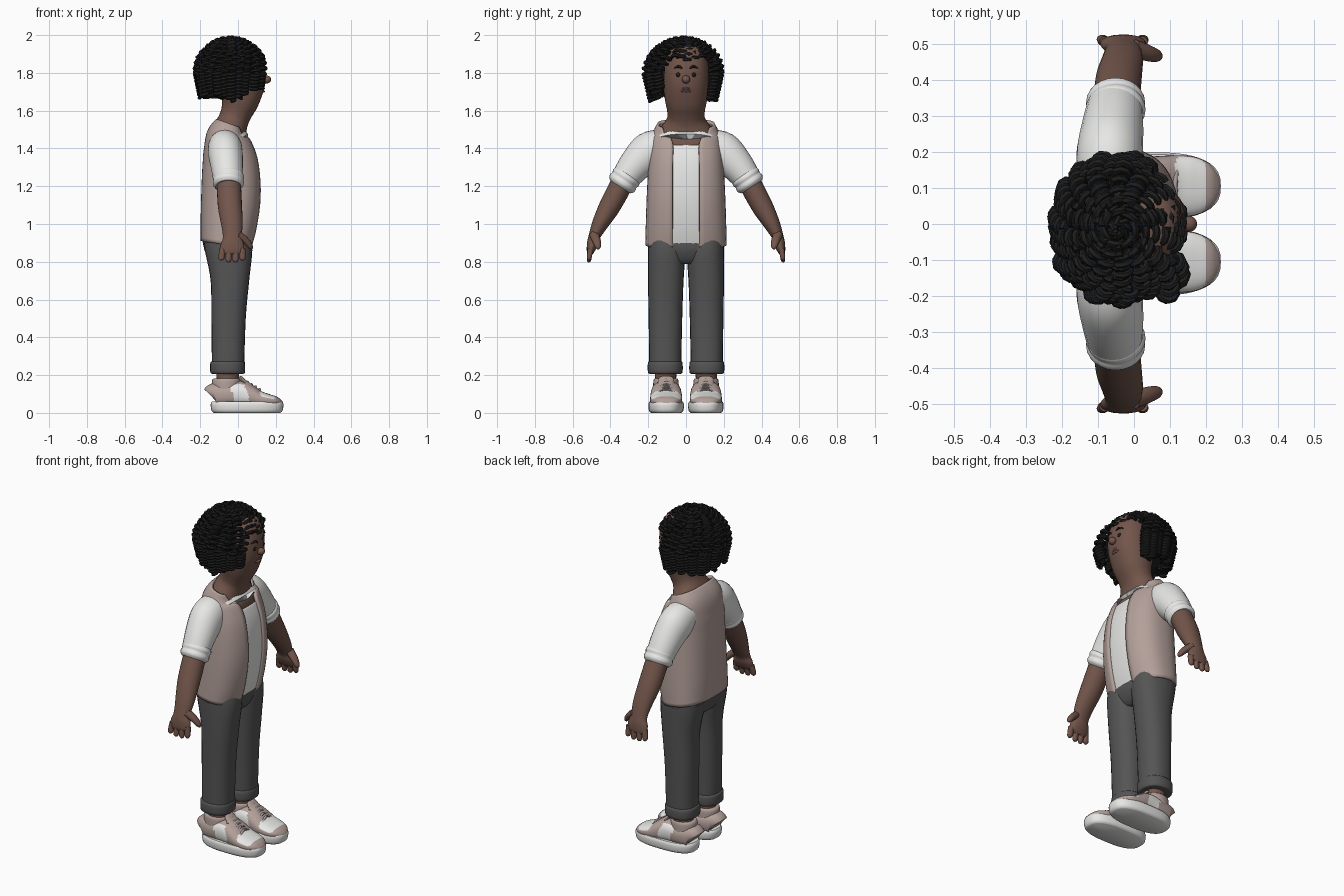
import bpy, bmesh, math, random
from mathutils import Vector, Matrix

random.seed(4)
cube = bpy.data.objects.get("Cube")
if cube:
    bpy.data.objects.remove(cube, do_unlink=True)

X, Y, Z = Vector((1, 0, 0)), Vector((0, 1, 0)), Vector((0, 0, 1))


def material(name, r, g, b):
    m = bpy.data.materials.new(name)
    m.use_nodes = True
    m.diffuse_color = (r, g, b, 1)
    m.node_tree.nodes["Principled BSDF"].inputs["Base Color"].default_value = (r, g, b, 1)
    return m


SKIN = material("brown_skin", .17, .092, .07)
TAUPE = material("dusty_taupe", .45, .35, .32)
WHITE = material("white_cloth", .82, .82, .81)
GREY = material("charcoal_cloth", .09, .09, .09)
BLACK = material("black_hair", .012, .012, .012)
LIP = material("rose_brown_lips", .27, .14, .12)
LACE = material("lace_grey", .36, .32, .31)


def resample(pts, k):
    """Pass a smooth curve through rows of numbers."""
    out = []
    for i in range(len(pts) - 1):
        a, b, c, d = pts[max(i - 1, 0)], pts[i], pts[i + 1], pts[min(i + 2, len(pts) - 1)]
        for s in range(k):
            t = s / k
            out.append([.5 * (2 * q + (r - p) * t + (2 * p - 5 * q + 4 * r - w) * t * t
                              + (3 * q - p - 3 * r + w) * t ** 3)
                        for p, q, r, w in zip(a, b, c, d)])
    return out + [list(pts[-1])]


def tube(bm, pts, ref=X, n=24, p=2, k=4):
    """Loft rows (x, y, z, half size along ref, other half size[, front gap])."""
    rows = resample(pts, k) if k > 1 else pts
    pos = [Vector(r[:3]) for r in rows]
    rings = []
    for i, r in enumerate(rows):
        t = (pos[min(i + 1, len(pos) - 1)] - pos[max(i - 1, 0)]).normalized()
        u = ref[i] if isinstance(ref, list) else ref
        u = (u - t * u.dot(t)).normalized()
        v = t.cross(u)
        if len(r) > 5:
            a0 = math.asin(min(.98, (r[5] / r[4]) ** (p / 2)))
            angles = [a0 + (2 * math.pi - 2 * a0) * j / (n - 1) for j in range(n)]
        else:
            angles = [2 * math.pi * j / n for j in range(n)]
        ring = []
        for a in angles:
            c, s = math.cos(a), math.sin(a)
            c = math.copysign(abs(c) ** (2 / p), c)
            s = math.copysign(abs(s) ** (2 / p), s)
            ring.append(bm.verts.new(pos[i] + u * (r[3] * c) + v * (r[4] * s)))
        rings.append(ring)
    is_open = len(rows[0]) > 5
    for lo, hi in zip(rings, rings[1:]):
        for j in range(n - 1 if is_open else n):
            m = (j + 1) % n
            bm.faces.new((lo[j], lo[m], hi[m], hi[j]))
    if not is_open:
        bm.faces.new(rings[0][::-1])
        bm.faces.new(rings[-1])


def ball(bm, c, r):
    bmesh.ops.create_uvsphere(bm, u_segments=24, v_segments=14, radius=1,
                              matrix=Matrix.Translation(c) @ Matrix.Diagonal((*r, 1)))


def finish(name, bm, *mats, mirror=False, rule=None):
    me = bpy.data.meshes.new(name)
    bm.normal_update()
    for f in bm.faces:
        f.smooth = True
        if rule:
            f.material_index = rule(f.calc_center_median(), f.normal)
    bm.to_mesh(me)
    bm.free()
    me.set_sharp_from_angle(angle=math.radians(45))
    for m in mats:
        me.materials.append(m)
    ob = bpy.data.objects.new(name, me)
    bpy.context.collection.objects.link(ob)
    if mirror:
        mod = ob.modifiers.new("Mirror", 'MIRROR')
        mod.use_axis = (False, True, False)
        mod.use_clip = False
        mod.use_mirror_merge = False
    return ob


def part(name, mat, pts, mirror=False, **kw):
    bm = bmesh.new()
    tube(bm, pts, **kw)
    return finish(name, bm, mat, mirror=mirror)


# Head, neck and upper chest
part("head_and_neck", SKIN, [
    (-.05, 0, 1.36, .115, .15), (-.05, 0, 1.42, .112, .165), (-.05, 0, 1.47, .098, .16),
    (-.035, 0, 1.52, .085, .125), (-.02, 0, 1.56, .08, .1), (-.005, 0, 1.6, .085, .1),
    (.012, 0, 1.66, .103, .112), (.02, 0, 1.75, .125, .12), (.02, 0, 1.85, .12, .115),
    (.005, 0, 1.92, .09, .085), (0, 0, 1.95, .02, .02)], p=2.2, n=32)

# Face
bm = bmesh.new()
ball(bm, (.152, 0, 1.765), (.023, .022, .021))
finish("nose", bm, SKIN)
bm = bmesh.new()
ball(bm, (.138, .04, 1.79), (.009, .012, .013))
finish("eyes", bm, BLACK, mirror=True)
part("eyebrows", BLACK, [(.144, .02, 1.824, .004, .004), (.139, .04, 1.834, .007, .007),
                         (.127, .064, 1.824, .003, .003)], n=8, ref=Z, mirror=True)
bm = bmesh.new()
for dz, bow in ((.006, .004), (-.006, -.005)):
    tube(bm, [(.124, -.036, 1.71, .002, .002), (.134, -.015, 1.71 + dz + bow / 2, .006, .007),
              (.136, 0, 1.71 + dz + bow / 3, .006, .007),
              (.134, .015, 1.71 + dz + bow / 2, .006, .007), (.124, .036, 1.71, .002, .002)],
         ref=Z, n=8)
finish("lips", bm, LIP)

# Waistcoat open at the front, with the shirt beneath
body = [(-.062, 0, .89, .137, .215, .072), (-.047, 0, 1.0, .152, .213, .072),
        (-.035, 0, 1.15, .16, .208, .072), (-.037, 0, 1.3, .153, .2, .072),
        (-.05, 0, 1.4, .135, .192, .07), (-.058, 0, 1.47, .11, .18, .095),
        (-.04, 0, 1.53, .078, .152, .13)]
vest = part("waistcoat", TAUPE, body, p=2.5, n=48)
solid = vest.modifiers.new("Thickness", 'SOLIDIFY')
solid.thickness, solid.offset = .016, -1
shirt = [(x, y, z, a - .01, b - .01) for x, y, z, a, b, g in body[:5]]
part("shirt_body", WHITE, shirt + [(-.05, 0, 1.41, .122, .178)], p=2.5, n=48)

# Sleeves with rolled cuffs
part("sleeves", WHITE, [(-.07, .11, 1.42, .085, .085), (-.068, .19, 1.385, .092, .105),
                        (-.06, .265, 1.315, .086, .09), (-.052, .335, 1.225, .076, .072)], mirror=True)
cuff = []
for i, r in enumerate((.07, .08, .083, .079, .082, .08, .068)):
    f = i / 6
    cuff.append((-.051, .303 + .046 * f, 1.268 - .07 * f, r, r - .003))
part("sleeve_cuffs", WHITE, cuff, mirror=True, k=3)

# Arms, hands and fingers
bm = bmesh.new()
tube(bm, [(-.05, .32, 1.25, .064, .06), (-.043, .4, 1.1, .064, .057), (-.032, .455, 1.0, .057, .043),
          (-.03, .487, .93, .05, .03), (-.03, .497, .89, .062, .028), (-.031, .506, .855, .062, .02),
          (-.031, .509, .84, .05, .012)])
for i in range(4):
    x = -.08 + .034 * i
    tip = .806 if i in (0, 3) else .797
    tube(bm, [(x, .505, .87, .017, .016), (x * 1.08, .511, .83, .017, .014),
              (x * 1.1, .514, tip + .008, .014, .011), (x * 1.1, .514, tip, .004, .004)], n=10)
tube(bm, [(.0, .487, .945, .026, .022), (.04, .474, .912, .023, .019),
          (.066, .466, .88, .016, .014), (.071, .465, .866, .005, .005)], n=12, ref=Y)
finish("arms_and_hands", bm, SKIN, mirror=True)

# Trousers
part("trouser_hips", GREY, [(-.045, 0, .79, .07, .1), (-.045, 0, .815, .1, .15),
                            (-.05, 0, .86, .123, .198), (-.06, 0, .93, .13, .2)], p=2.4, n=32)
part("trouser_legs", GREY, [(-.053, .11, .22, .085, .084), (-.05, .109, .5, .091, .089),
                            (-.043, .107, .7, .102, .094), (-.048, .102, .85, .124, .099),
                            (-.058, .1, .92, .125, .098)], mirror=True, p=2.3)
part("trouser_cuffs", GREY, [(-.055, .11, z, r, r) for z, r in
                             ((.207, .082), (.212, .091), (.24, .093), (.268, .091), (.273, .084))],
     mirror=True, p=2.3, k=2)
part("ankles", SKIN, [(-.055, .108, .1, .06, .055), (-.055, .108, .18, .06, .056),
                      (-.052, .108, .25, .062, .06)], mirror=True)

# Shoes
part("shoe_soles", WHITE, [(.048, .105, 0, .176, .08), (.048, .105, .012, .188, .091),
                           (.048, .105, .045, .193, .094), (.048, .105, .06, .186, .088)],
     mirror=True, p=2.6, n=40, k=3)
tops = [(-.138, .05, .14), (-.122, .066, .158), (-.06, .076, .158), (.01, .08, .17), (.06, .083, .15),
        (.11, .085, .118), (.16, .083, .1), (.2, .068, .086), (.222, .045, .068), (.23, .02, .055)]


def shoe_colour(c, nrm):
    toe = .115 < c.x < .2 and nrm.z > .55
    side = -.03 < c.x + .3 * (c.z - .1) < .05 and nrm.z < .75
    return 1 if toe or side else 0


bm = bmesh.new()
tube(bm, [(x, .105, (h + .03) / 2, w, (h - .03) / 2) for x, w, h in tops], ref=Y, p=2.4, n=40, k=6)
finish("shoe_uppers", bm, TAUPE, WHITE, mirror=True, rule=shoe_colour)
part("shoe_collars", TAUPE, [(-.062, .106, .12, .076, .068), (-.062, .106, .165, .076, .067),
                             (-.062, .106, .18, .07, .062), (-.062, .106, .182, .06, .055)],
     mirror=True)
part("shoe_tongues", TAUPE, [(.07, .105, .14, .04, .012), (.03, .105, .167, .042, .013),
                             (.012, .105, .188, .036, .01), (.009, .105, .193, .02, .004)],
     ref=Y, mirror=True, n=14)
bm = bmesh.new()
for i in range(5):
    x, z = .03 + .021 * i, .17 - .0125 * i
    tube(bm, [(x + .004, .06, z - .012, .006, .005), (x, .105, z + .006, .007, .007),
              (x + .004, .15, z - .012, .006, .005)], n=8, k=3)
finish("shoe_laces", bm, LACE, mirror=True)

# Hair: a scalp cap covered by coiled locks
bm = bmesh.new()
ball(bm, (-.045, -.01, 1.81), (.15, .165, .16))
finish("hair_cap", bm, BLACK)
CENTRE = Vector((-.04, -.012, 1.80))


def lock_path(phi, th, reach):
    """Point on the hair shell; below its widest level the lock hangs down."""
    if th < math.pi / 2:
        r, h = math.sin(th), math.cos(th)
    else:
        f = (th - math.pi / 2) / (math.pi / 2)
        r, h = 1 - .2 * f, -f
    r *= 1 + (reach - 1) * min(1, th / 1.5)
    phi += .35 * math.cos(min(th, 1.57))
    return CENTRE + Vector((.175 * r * math.cos(phi), .19 * r * math.sin(phi), .168 * h))


def lock(bm, phi, start, end, reach=1, coil=.021, thick=.0105):
    turn, step = 0, .0033
    pts, refs = [], []
    th = start
    while th < end:
        c = lock_path(phi, th, reach)
        t = (lock_path(phi, th + .02, reach) - c).normalized()
        out = (c - CENTRE).normalized()
        out = (out - t * out.dot(t)).normalized()
        off = out * math.cos(turn) + t.cross(out) * math.sin(turn)
        pts.append((*(c + off * coil), thick, thick))
        refs.append(off)
        th += step / .18
        turn += 2 * math.pi / 9
    tube(bm, pts, ref=refs, n=6, k=1)


bm = bmesh.new()
COUNT = 28
starts = (.06, .75, .35, .95)
for i in range(COUNT):
    deg = -180 + 360 * i / COUNT
    phi = math.radians(deg + random.uniform(-3, 3))
    reach = random.uniform(.95, 1.05)
    if -28 < deg < 52:
        end = random.uniform(1.08, 1.25)
    elif -58 < deg <= -28:
        end, reach = random.uniform(2.1, 2.4), random.uniform(1.12, 1.24)
    elif abs(deg) < 115:
        end = random.uniform(2.6, 3.0)
    else:
        end = random.uniform(2.4, 2.8)
    lock(bm, phi, starts[i % 4], end, reach)
# Inner locks that fill the gaps
for i in range(18):
    deg = 62 + 236 * i / 17
    lock(bm, math.radians(deg), 1.0, random.uniform(2.3, 2.75), .87)
for i in range(7):
    lock(bm, 2 * math.pi * i / 7, .25, .95, .9)
finish("hair_locks", bm, BLACK)
